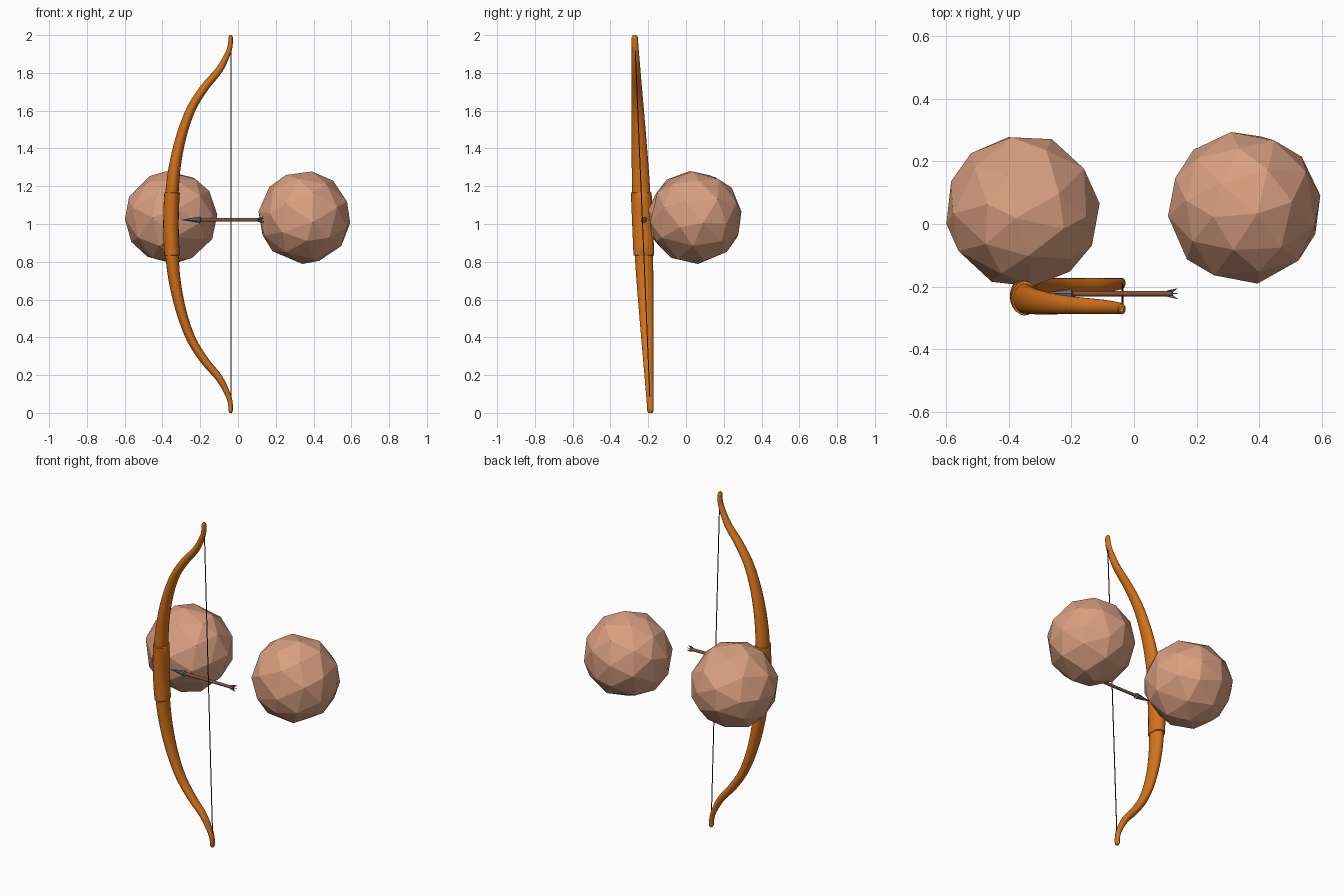
import bpy, bmesh, math, random
from mathutils import Vector, Matrix

if "Cube" in bpy.data.objects:
    bpy.data.objects.remove(bpy.data.objects["Cube"])

random.seed(4)


def mat(name, r, g, b):
    m = bpy.data.materials.new(name)
    m.diffuse_color = (r, g, b, 1)
    m.use_nodes = True
    m.node_tree.nodes["Principled BSDF"].inputs["Base Color"].default_value = m.diffuse_color
    return m


ORANGE = mat("orange wood", 0.66, 0.17, 0.01)
SKIN = mat("skin", 0.70, 0.35, 0.22)
BROWN = mat("shaft brown", 0.26, 0.08, 0.04)
STEEL = mat("steel grey", 0.13, 0.17, 0.19)
CORD = mat("dark cord", 0.07, 0.03, 0.015)

BOW_Y = -0.23     # bow plane at mid height
LEAN = -0.042     # sideways lean per unit of height


def bow_y(z):
    return BOW_Y + LEAN * (z - 1)


def finish(bm, name, material, smooth=None):
    bmesh.ops.recalc_face_normals(bm, faces=bm.faces)
    me = bpy.data.meshes.new(name)
    bm.to_mesh(me)
    bm.free()
    ob = bpy.data.objects.new(name, me)
    bpy.context.collection.objects.link(ob)
    me.materials.append(material)
    if smooth:
        bpy.ops.object.select_all(action='DESELECT')
        ob.select_set(True)
        bpy.context.view_layer.objects.active = ob
        bpy.ops.object.shade_smooth_by_angle(angle=math.radians(smooth))
    return ob


def loft(name, rings, material, smooth=None):
    """Skin closed rings of points and cap both ends."""
    bm = bmesh.new()
    vs = [[bm.verts.new(p) for p in r] for r in rings]
    n = len(vs[0])
    for a, b in zip(vs, vs[1:]):
        for i in range(n):
            j = (i + 1) % n
            bm.faces.new((a[i], a[j], b[j], b[i]))
    bm.faces.new(vs[0])
    bm.faces.new(vs[-1])
    return finish(bm, name, material, smooth)


def spline(pts, steps):
    """Catmull-Rom through the points (any number of values each)."""
    pts = [Vector(p) for p in pts]
    ext = [2 * pts[0] - pts[1]] + pts + [2 * pts[-1] - pts[-2]]
    out = []
    for a, b, c, d in zip(ext, ext[1:], ext[2:], ext[3:]):
        for k in range(steps):
            t = k / steps
            out.append(0.5 * (2 * b + (c - a) * t + (2 * a - 5 * b + 4 * c - d) * t * t
                              + (3 * b - a - 3 * c + d) * t ** 3))
    return out + [pts[-1]]


def bow_rings(path, sides=20):
    """path rows: x, height from mid, half depth, half width."""
    rings = []
    for i, p in enumerate(path):
        d = path[min(i + 1, len(path) - 1)] - path[max(i - 1, 0)]
        l = math.hypot(d[0], d[1])
        nx, nz = d[1] / l, -d[0] / l
        ring = []
        for k in range(sides):
            a = 2 * math.pi * k / sides
            u, v = p[2] * math.cos(a), p[3] * math.sin(a)
            z = 1 + p[1] + nz * u
            ring.append((p[0] + nx * u, bow_y(1 + p[1]) + v, z))
        rings.append(ring)
    return rings


# Curved limbs: half profile mirrored about mid height
half = [(-0.355, 0.0, 0.036, 0.049), (-0.349, 0.17, 0.035, 0.048),
        (-0.332, 0.32, 0.031, 0.044), (-0.297, 0.475, 0.027, 0.038),
        (-0.245, 0.615, 0.024, 0.032), (-0.175, 0.725, 0.022, 0.027),
        (-0.098, 0.818, 0.019, 0.023), (-0.050, 0.912, 0.014, 0.019),
        (-0.039, 0.965, 0.012, 0.017), (-0.039, 0.990, 0.011, 0.016),
        (-0.039, 1.0, 0.006, 0.009)]
whole = [(x, -z, a, b) for x, z, a, b in half[:0:-1]] + half
loft("bow_limbs", bow_rings(spline(whole, 5)), ORANGE, 40)

# Thicker grip sleeve in the middle
grip = [(-0.349 - 0.006 * (1 - (z / 0.165) ** 2), z, 0.041, 0.055)
        for z in (-0.165, -0.11, -0.055, 0, 0.055, 0.11, 0.165)]
grip = [(-0.349, -0.168, 0.037, 0.051)] + grip + [(-0.349, 0.168, 0.037, 0.051)]
loft("bow_grip", bow_rings([Vector(g) for g in grip]), ORANGE, 40)


# Bowstring
def string_ring(z, r=0.003, n=6):
    return [(-0.037 + r * math.cos(k * math.tau / n),
             bow_y(z) + r * math.sin(k * math.tau / n), z) for k in range(n)]


loft("bowstring", [string_ring(0.06), string_ring(1.94)], CORD)

# Arrow, lying along x
AY, AZ = -0.222, 1.022


def x_ring(x, r, n):
    return [(x, AY + r * math.cos(k * math.tau / n),
             AZ + r * math.sin(k * math.tau / n)) for k in range(n)]


loft("arrow_shaft", [x_ring(-0.21, 0.009, 10), x_ring(0.125, 0.009, 10)], BROWN, 40)
loft("arrow_head", [x_ring(-0.30, 0.001, 8), x_ring(-0.20, 0.017, 8),
                    x_ring(-0.195, 0.009, 8)], STEEL)

# Flared feather barbs at the tail
bm = bmesh.new()
for k in range(6):
    a = k * math.tau / 6 + math.tau / 12
    out = Vector((0, math.cos(a), math.sin(a)))
    side = Vector((0, -math.sin(a), math.cos(a))) * 0.0015
    base = Vector((0, AY, AZ))
    prof = [(0.100, 0.007), (0.108, 0.011), (0.138, 0.019), (0.125, 0.007)]
    l, r = [[bm.verts.new(base + Vector((x, 0, 0)) + out * h + s) for x, h in prof]
            for s in (side, -side)]
    bm.faces.new(l)
    bm.faces.new(r[::-1])
    for i in range(4):
        j = (i + 1) % 4
        bm.faces.new((l[i], r[i], r[j], l[j]))
finish(bm, "arrow_feathers", STEEL)

# Faceted round hands
for name, centre, turn in (("bow_hand", (-0.355, 0.042, 1.035), (0.3, 0.5, 0.2)),
                           ("draw_hand", (0.352, 0.052, 1.035), (1.1, 0.2, 0.9))):
    bm = bmesh.new()
    bmesh.ops.create_icosphere(bm, subdivisions=2, radius=0.245)
    rot = Matrix.Rotation(turn[0], 3, 'X') @ Matrix.Rotation(turn[1], 3, 'Y') \
        @ Matrix.Rotation(turn[2], 3, 'Z')
    for v in bm.verts:
        jit = Vector([random.uniform(-0.02, 0.02) for _ in range(3)])
        v.co = rot @ ((v.co + jit).normalized() * 0.247) + Vector(centre)
    finish(bm, name, SKIN)
